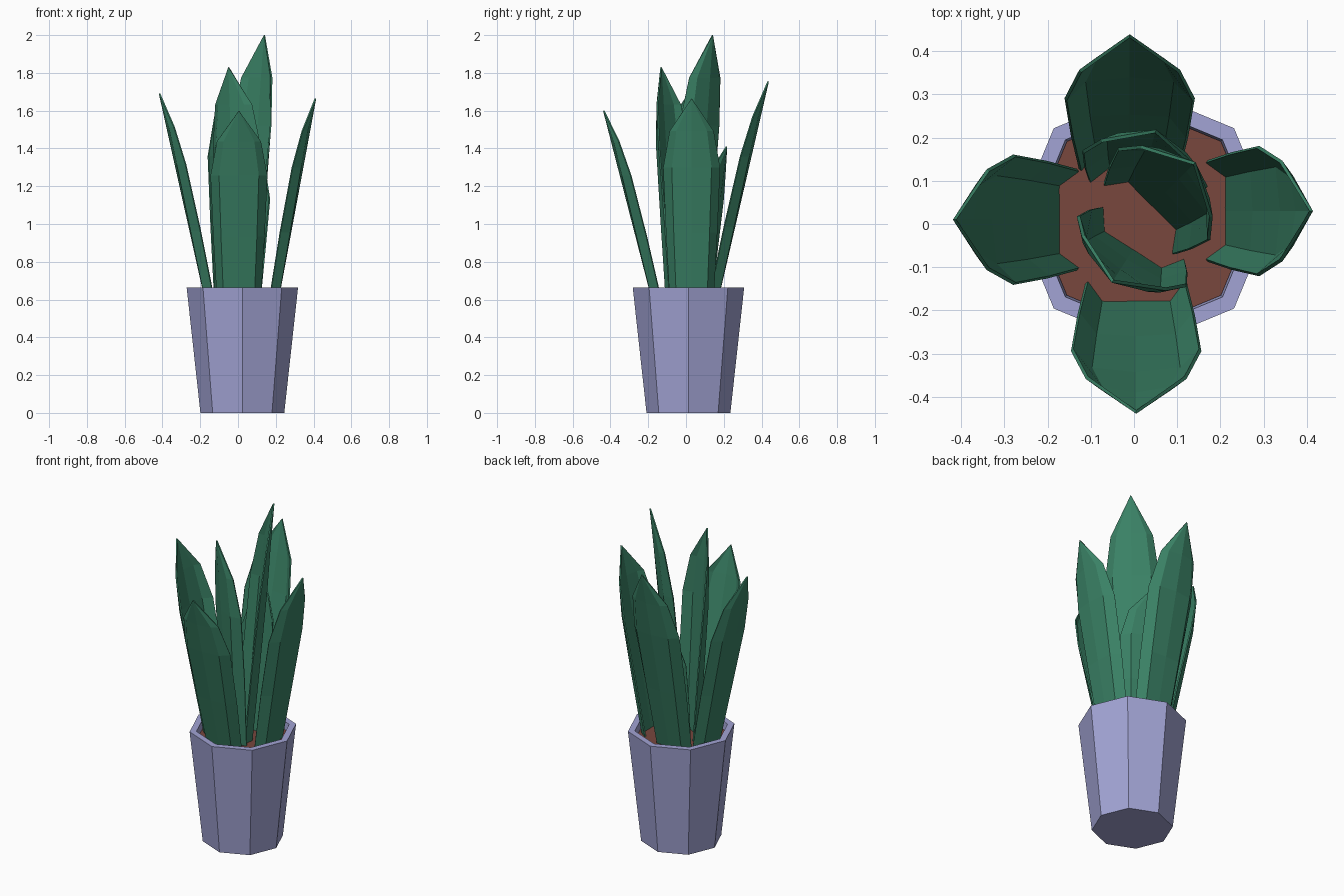
import bpy, bmesh, math
from mathutils import Vector

if "Cube" in bpy.data.objects:
    bpy.data.objects.remove(bpy.data.objects["Cube"])


def material(name, rgb):
    m = bpy.data.materials.new(name)
    m.diffuse_color = (*rgb, 1)
    m.use_nodes = True
    m.node_tree.nodes["Principled BSDF"].inputs["Base Color"].default_value = m.diffuse_color
    return m


LAVENDER = material("lavender glaze", (0.36, 0.37, 0.66))
GREEN = material("leaf green", (0.042, 0.22, 0.13))
BROWN = material("soil brown", (0.188, 0.063, 0.048))
POT_CENTRE = Vector((0.023, 0.013, 0))


def add_object(name, bm, mat):
    mesh = bpy.data.meshes.new(name)
    bm.to_mesh(mesh)
    bm.free()
    mesh.materials.append(mat)
    ob = bpy.data.objects.new(name, mesh)
    bpy.context.collection.objects.link(ob)
    return ob


def lathe(name, profile, mat, sides=8):
    """Octagonal stack of (radius, z) rings, capped at both ends."""
    bm = bmesh.new()
    rings = []
    for r, z in profile:
        rings.append([bm.verts.new(POT_CENTRE + Vector((
            r * math.cos(2 * math.pi * i / sides),
            r * math.sin(2 * math.pi * i / sides), z))) for i in range(sides)])
    for a, b in zip(rings, rings[1:]):
        for i in range(sides):
            j = (i + 1) % sides
            bm.faces.new((a[i], a[j], b[j], b[i]))
    bm.faces.new(rings[0][::-1])
    bm.faces.new(rings[-1])
    bmesh.ops.recalc_face_normals(bm, faces=bm.faces)
    return add_object(name, bm, mat)


# Pot with a thick rim, and the soil inside it
lathe("pot", [(0.222, 0), (0.295, 0.665), (0.257, 0.665), (0.25, 0.59)], LAVENDER)
lathe("soil", [(0.249, 0.595), (0.252, 0.62)], BROWN)

# Leaf rows: height fraction, half width, curl depth, crease at the middle
ROWS = [(0.0, 0.113, 0.046, 0.0), (0.34, 0.133, 0.055, 0.1),
        (0.66, 0.148, 0.055, 0.2), (0.84, 0.114, 0.038, 0.35)]
COLUMNS = [-1, -0.7, 0, 0.7, 1]
BASE_Z = 0.59


def leaf(name, angle, side, base_r, tip_r, tip_z):
    """Upright pointed blade curled towards the middle, leaning along angle."""
    a = math.radians(angle)
    out = Vector((math.cos(a), math.sin(a), 0))
    across = Vector((-math.sin(a), math.cos(a), 0))

    def point(f, w, d):
        p = out * (base_r + (tip_r - base_r) * f - d) + across * (side + w)
        p.z = BASE_Z + (tip_z - BASE_Z) * f
        return p

    bm = bmesh.new()
    grid = []
    for f, w, d, crease in ROWS:
        depth = {0: 0, 0.7: d * crease, 1: d}
        grid.append([bm.verts.new(point(f, w * c, depth[abs(c)])) for c in COLUMNS])
    for lo, hi in zip(grid, grid[1:]):
        for i in range(4):
            bm.faces.new((lo[i], lo[i + 1], hi[i + 1], hi[i]))
    tip = bm.verts.new(point(1, 0, 0))
    for i in range(4):
        bm.faces.new((grid[-1][i], grid[-1][i + 1], tip))
    ob = add_object(name, bm, GREEN)
    mod = ob.modifiers.new("thickness", 'SOLIDIFY')
    mod.thickness = 0.008
    mod.offset = 0


# Four outer leaves
leaf("outer_leaf_right", 0, 0.03, 0.21, 0.41, 1.665)
leaf("outer_leaf_back", 90, 0.01, 0.165, 0.435, 1.755)
leaf("outer_leaf_left", 180, -0.01, 0.17, 0.415, 1.69)
leaf("outer_leaf_front", 270, 0.005, 0.175, 0.435, 1.60)

# Three inner leaves
leaf("inner_leaf_tall", 45, 0.0, 0.06, 0.198, 2.0)
leaf("inner_leaf_middle", -122.7, 0.03, 0.053, 0.138, 1.83)
leaf("inner_leaf_short", 74, 0.011, 0.11, 0.22, 1.41)
